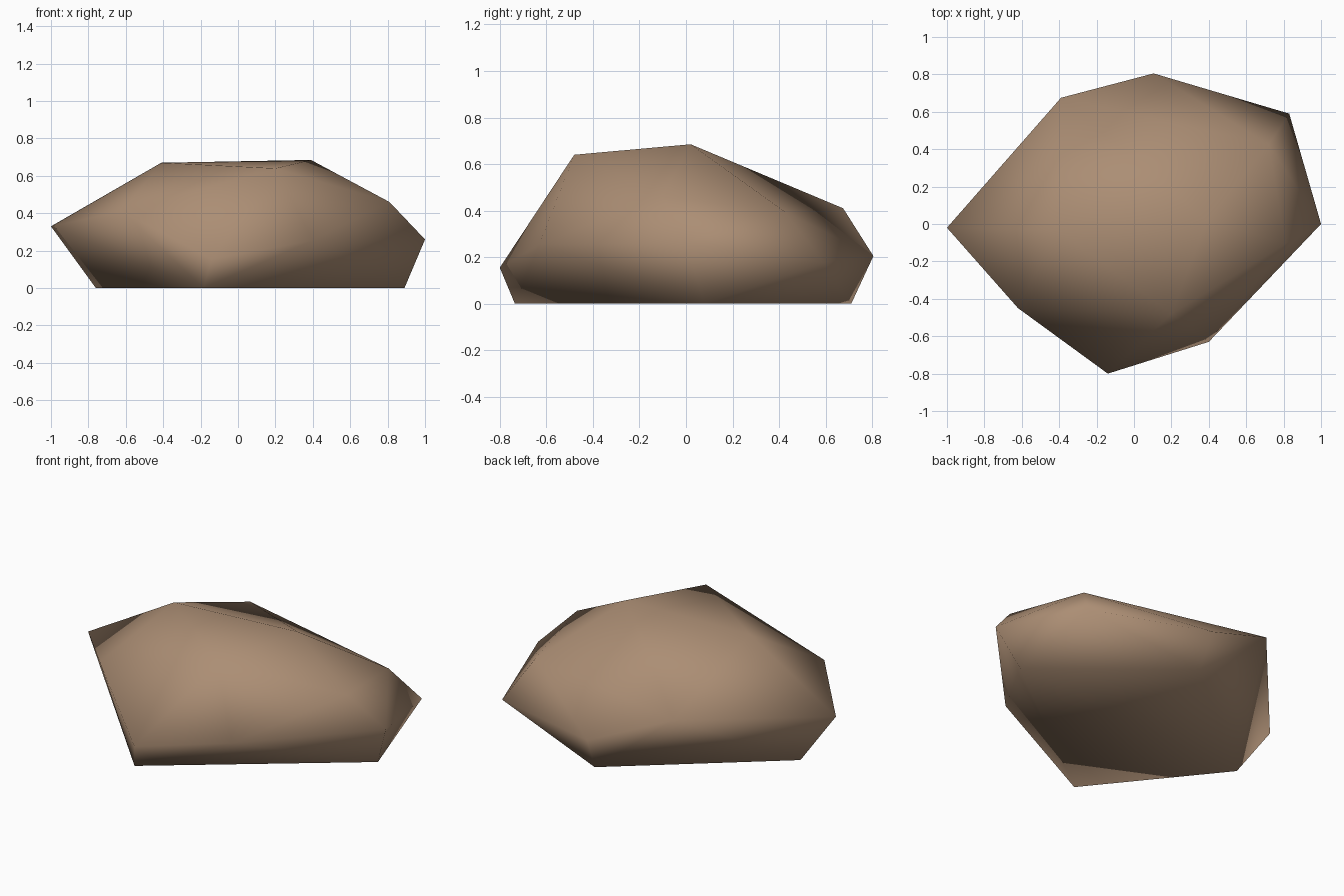
import bpy, bmesh

if "Cube" in bpy.data.objects:
    bpy.data.objects.remove(bpy.data.objects["Cube"])

# Corner points of the boulder, as rings from ground to crown
base = [(.89, .08, 0), (.12, .71, 0), (-.76, -.02, 0), (-.185, -.735, 0)]
girdle = [(1, 0, .26), (.83, .59, .177), (.105, .805, .205), (-.39, .675, .41),
          (-1, -.02, .33), (-.62, -.45, .41), (-.14, -.8, .155), (.4, -.63, .255)]
shoulder = [(.81, -.105, .46), (.72, .425, .395)]
crown = [(.39, .02, .685), (-.41, -.03, .67), (.2, -.48, .64)]

# Wrap the points in a convex skin
bm = bmesh.new()
for p in base + girdle + shoulder + crown:
    bm.verts.new(p)
bmesh.ops.convex_hull(bm, input=bm.verts)
bmesh.ops.delete(bm, geom=[v for v in bm.verts if not v.link_faces], context='VERTS')
bmesh.ops.recalc_face_normals(bm, faces=bm.faces)
for f in bm.faces:
    f.smooth = True  # soft shading all over

mesh = bpy.data.meshes.new("boulder")
bm.to_mesh(mesh)
bm.free()

# Single brown stone colour
stone = bpy.data.materials.new("brown stone")
stone.diffuse_color = (.41, .27, .175, 1)
stone.use_nodes = True
stone.node_tree.nodes["Principled BSDF"].inputs["Base Color"].default_value = stone.diffuse_color
mesh.materials.append(stone)
bpy.context.collection.objects.link(bpy.data.objects.new("boulder", mesh))
